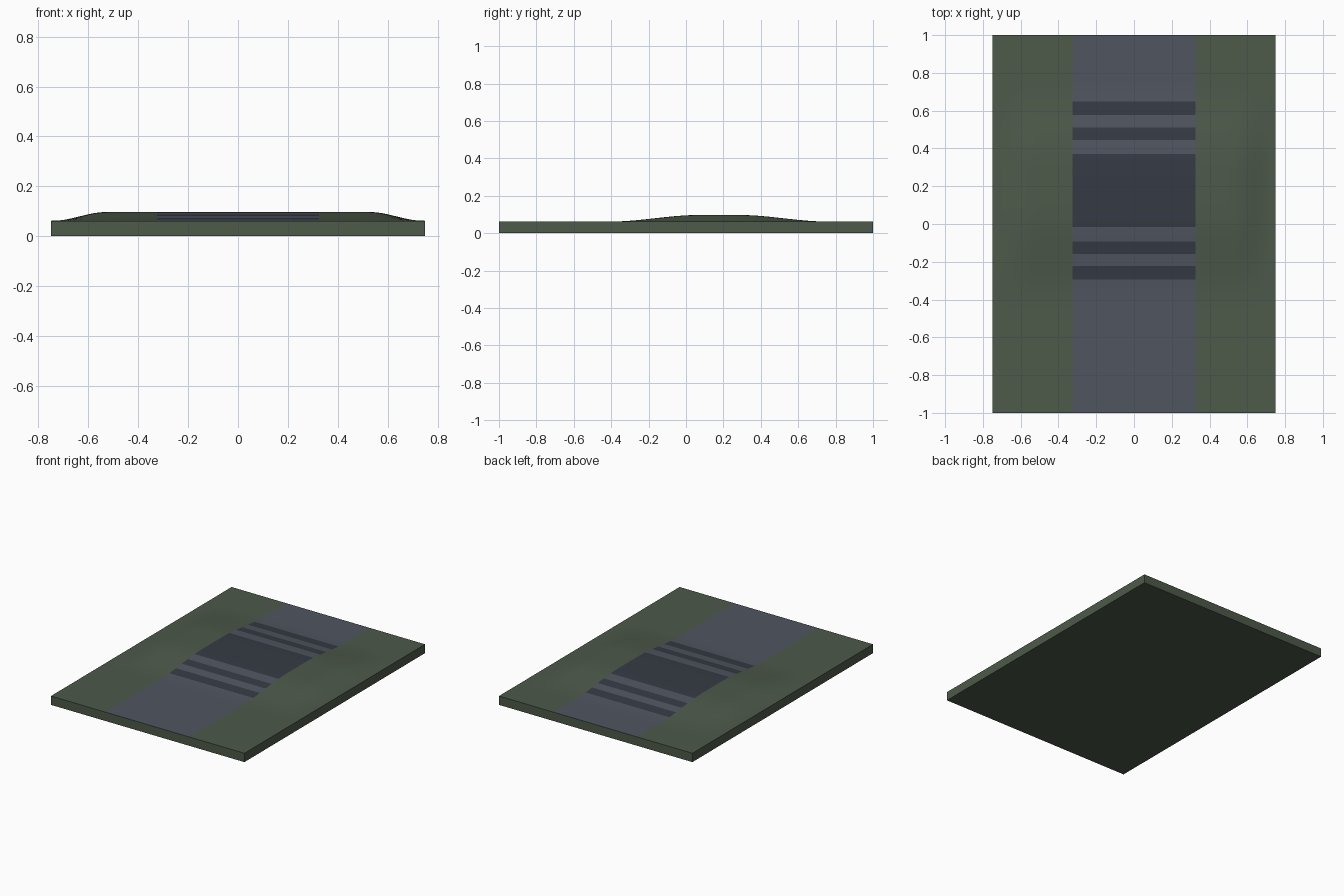
import bpy, bmesh, math

if "Cube" in bpy.data.objects:
    bpy.data.objects.remove(bpy.data.objects["Cube"])

BASE, RISE, BUMP_Y = 0.062, 0.035, 0.177
HALF_X, HALF_Y, ROAD = 0.75, 1.0, 0.325
STRIPES = [(-0.295, -0.222), (-0.158, -0.092), (-0.016, 0.37), (0.446, 0.512), (0.576, 0.649)]


def material(name, color):
    m = bpy.data.materials.new(name)
    m.diffuse_color = (*color, 1)
    m.use_nodes = True
    m.node_tree.nodes["Principled BSDF"].inputs["Base Color"].default_value = m.diffuse_color
    return m


def ease(d, inner, outer):
    t = min(max((outer - d) / (outer - inner), 0), 1)
    return t * t * (3 - 2 * t)


def height(x, y):
    return BASE + RISE * ease(abs(x), 0.53, 0.74) * ease(abs(y - BUMP_Y), 0.11, 0.58)


def subdivide(stops, step):
    """Cut lines through all stops, with extra cuts no wider than step."""
    cuts = [stops[0]]
    for a, b in zip(stops, stops[1:]):
        n = max(1, math.ceil((b - a) / step - 1e-6))
        cuts += [a + (b - a) * i / n for i in range(1, n + 1)]
    return cuts


def pick(x, y):
    if abs(x) > ROAD:
        return 0
    return 2 if any(a < y < b for a, b in STRIPES) else 1


# Raised road surface: grass verges, road and dark crossing bands in one skin
xs = subdivide([-HALF_X, -ROAD, ROAD, HALF_X], 0.03)
ys = subdivide([-HALF_Y] + [v for s in STRIPES for v in s] + [HALF_Y], 0.03)
bm = bmesh.new()
grid = [[bm.verts.new((x, y, height(x, y))) for x in xs] for y in ys]
for j in range(len(ys) - 1):
    for i in range(len(xs) - 1):
        f = bm.faces.new((grid[j][i], grid[j][i + 1], grid[j + 1][i + 1], grid[j + 1][i]))
        c = f.calc_center_median()
        f.material_index = pick(c.x, c.y)

# Slab walls and flat underside
rim = grid[0][:-1] + [r[-1] for r in grid[:-1]] + grid[-1][:0:-1] + [r[0] for r in grid[:0:-1]]
low = [bm.verts.new((v.co.x, v.co.y, 0)) for v in rim]
for k in range(len(rim)):
    n = (k + 1) % len(rim)
    bm.faces.new((rim[k], low[k], low[n], rim[n]))
bm.faces.new(low[::-1])
bmesh.ops.recalc_face_normals(bm, faces=bm.faces)

mesh = bpy.data.meshes.new("road_bump_tile")
bm.to_mesh(mesh)
bm.free()
for name, color in (("grass", (0.075, 0.1, 0.068)), ("asphalt", (0.08, 0.092, 0.117)),
                    ("dark_band", (0.036, 0.043, 0.058))):
    mesh.materials.append(material(name, color))
tile = bpy.data.objects.new("road_bump_tile", mesh)
bpy.context.collection.objects.link(tile)
bpy.context.view_layer.objects.active = tile
tile.select_set(True)
bpy.ops.object.shade_smooth_by_angle(angle=math.radians(35))
